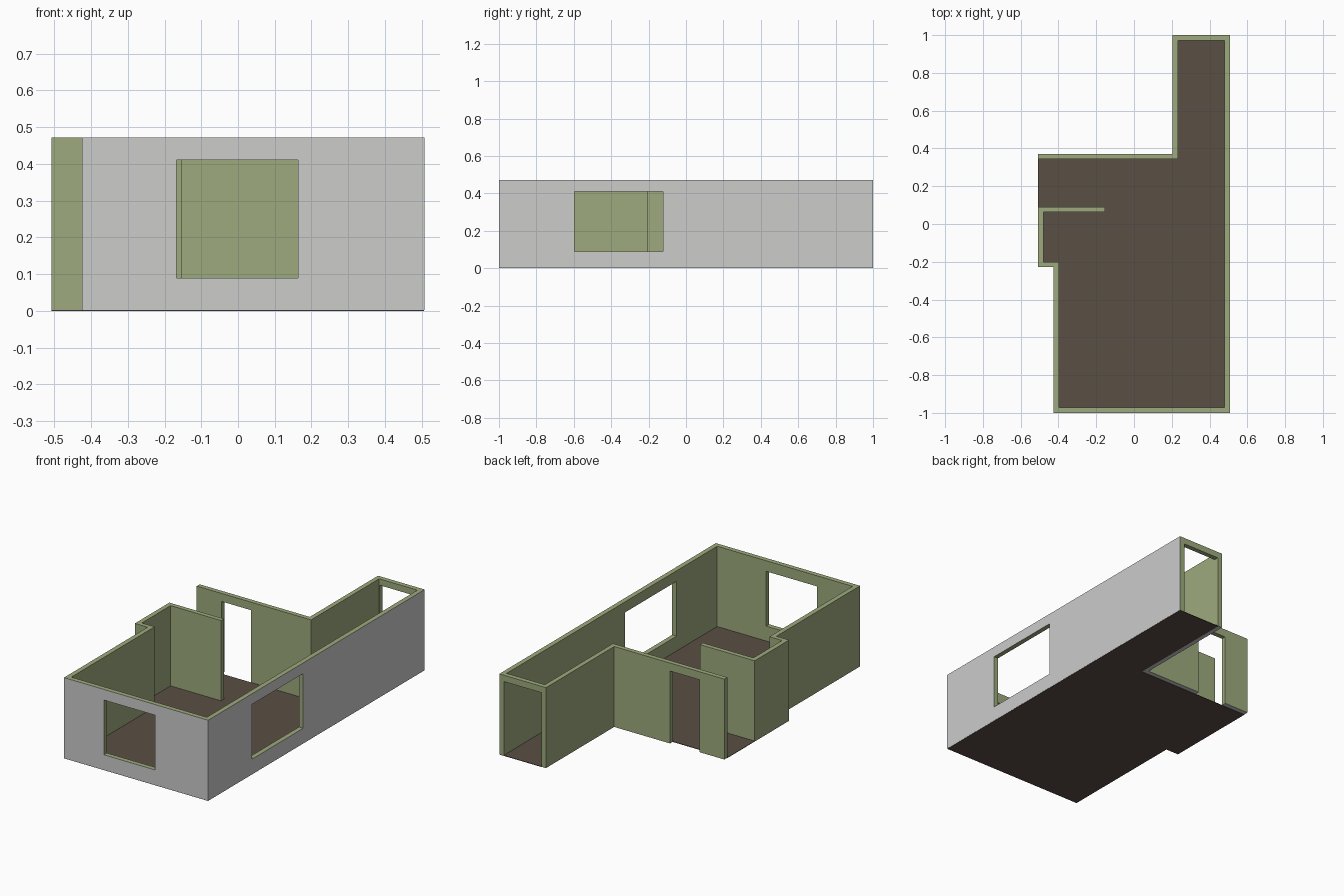
import bpy, bmesh

if "Cube" in bpy.data.objects:
    bpy.data.objects.remove(bpy.data.objects["Cube"])

H = 0.472          # wall height
FLOOR_T = 0.003    # floor thickness


def srgb(r, g, b):
    f = lambda c: c / 12.92 if c <= 0.04045 else ((c + 0.055) / 1.055) ** 2.4
    return tuple(f(c / 255) for c in (r, g, b)) + (1.0,)


def material(name, rgb):
    m = bpy.data.materials.new(name)
    m.diffuse_color = srgb(*rgb)
    m.use_nodes = True
    m.node_tree.nodes["Principled BSDF"].inputs["Base Color"].default_value = m.diffuse_color
    return m


green = material("sage green", (157, 170, 125))
gray = material("light gray", (204, 204, 203))
brown = material("dark brown", (90, 78, 68))


def extrude_outline(name, outline, z0, z1, mats):
    """Closed prism from a plan outline."""
    bm = bmesh.new()
    base = bm.faces.new([bm.verts.new((x, y, z0)) for x, y in outline])
    ext = bmesh.ops.extrude_face_region(bm, geom=[base], use_keep_orig=True)
    top = [v for v in ext["geom"] if isinstance(v, bmesh.types.BMVert)]
    bmesh.ops.translate(bm, verts=top, vec=(0, 0, z1 - z0))
    bmesh.ops.recalc_face_normals(bm, faces=bm.faces[:])
    me = bpy.data.meshes.new(name)
    bm.to_mesh(me)
    bm.free()
    for m in mats:
        me.materials.append(m)
    ob = bpy.data.objects.new(name, me)
    bpy.context.collection.objects.link(ob)
    return ob


# Walls: one continuous run, outer side first, then back along the inner side
walls = extrude_outline("walls", [
    (-.507, .37), (.205, .37), (.205, 1), (.507, 1), (.507, -1),
    (-.425, -1), (-.425, -.228), (-.507, -.228), (-.507, .09), (-.153, .09),
    (-.153, .063), (-.48, .063), (-.48, -.202), (-.397, -.202),
    (-.397, -.972), (.479, -.972), (.479, .972), (.232, .972),
    (.232, .343), (-.507, .343)], 0.002, H, [green, gray])

# Gray on the outer front and right faces and on the underside
for p in walls.data.polygons:
    front = p.normal.y < -.9 and p.center.y < -.99
    right = p.normal.x > .9 and p.center.x > .5
    p.material_index = int(front or right or p.normal.z < -.9)


# Openings: two windows and two doorways cut through the walls
def cut(name, x0, x1, y0, y1, z0, z1):
    c = extrude_outline(name, [(x0, y0), (x1, y0), (x1, y1), (x0, y1)], z0, z1, [green])
    c.hide_render = True
    mod = walls.modifiers.new(name, 'BOOLEAN')
    mod.operation = 'DIFFERENCE'
    mod.solver = 'EXACT'
    mod.object = c
    return c


cutters = [
    cut("front_window_cutter", -.167, .163, -1.1, -.9, .09, .41),
    cut("right_window_cutter", .42, .6, -.597, -.122, .09, .41),
    cut("side_door_cutter", -.347, -.156, .3, .42, -.1, .425),
    cut("hall_door_cutter", .2345, .4765, .93, 1.1, -.1, .435),
]
deps = bpy.context.evaluated_depsgraph_get()
cut_mesh = bpy.data.meshes.new_from_object(walls.evaluated_get(deps))
walls.modifiers.clear()
walls.data = cut_mesh
for c in cutters:
    bpy.data.objects.remove(c)

# Floor: reaches under the front, right and left walls, stops inside the back ones
extrude_outline("floor", [
    (.506, -.999), (.506, .999), (.232, .999), (.232, .343), (-.507, .343),
    (-.507, -.227), (-.424, -.227), (-.424, -.999)], 0, FLOOR_T, [brown])
